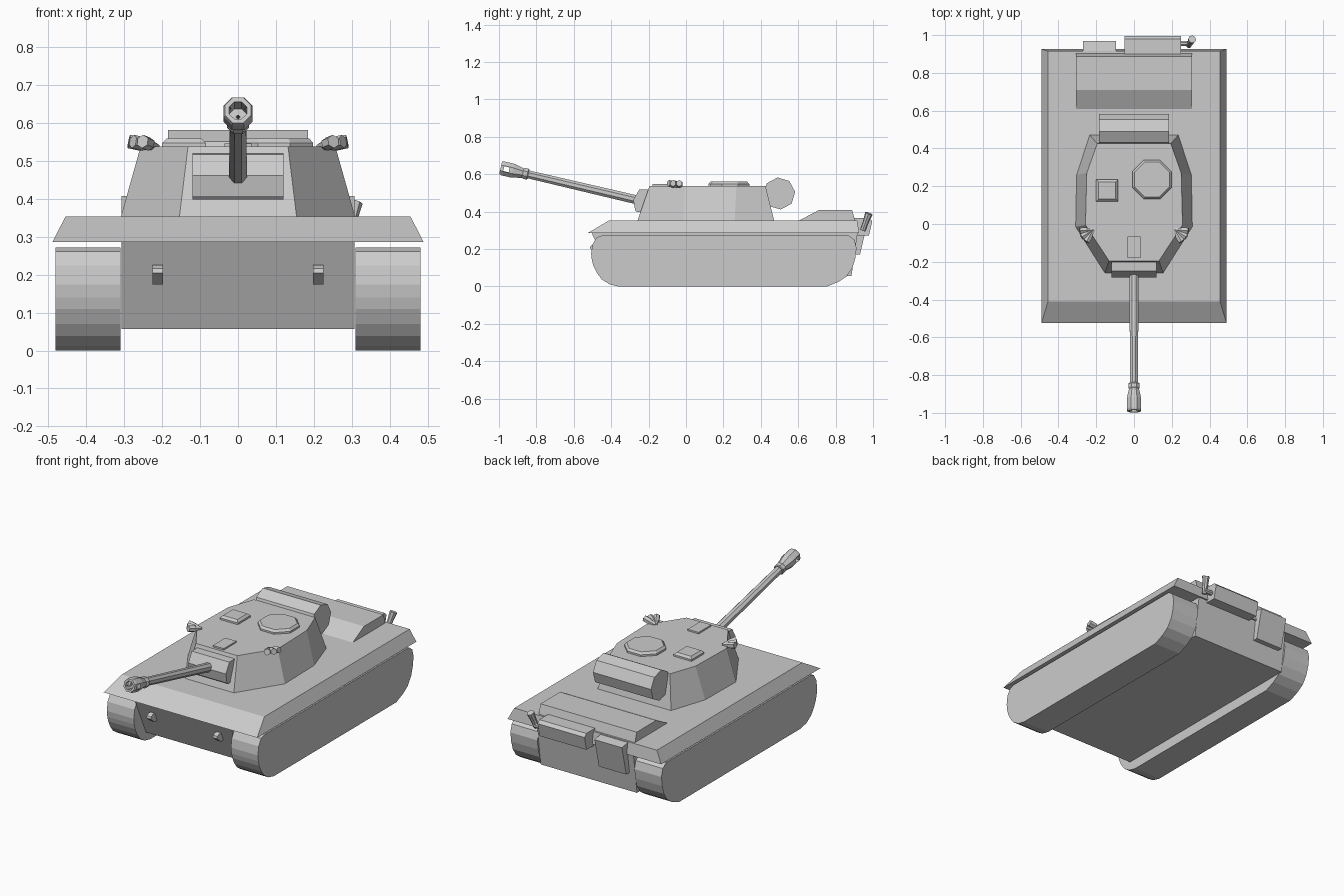
import bpy, bmesh, math
from mathutils import Vector, Matrix

if "Cube" in bpy.data.objects:
    bpy.data.objects.remove(bpy.data.objects["Cube"])


def finish(bm, name):
    bmesh.ops.recalc_face_normals(bm, faces=bm.faces[:])
    me = bpy.data.meshes.new(name)
    bm.to_mesh(me)
    bm.free()
    ob = bpy.data.objects.new(name, me)
    bpy.context.collection.objects.link(ob)
    return ob


def loft(name, rings, closed=False):
    """Skin rings of points; cap the ends, or join last to first if closed."""
    bm = bmesh.new()
    vs = [[bm.verts.new(p) for p in r] for r in rings]
    n = len(vs[0])
    pairs = list(zip(vs, vs[1:])) + ([(vs[-1], vs[0])] if closed else [])
    for a, b in pairs:
        for i in range(n):
            j = (i + 1) % n
            bm.faces.new((a[i], a[j], b[j], b[i]))
    if not closed:
        bm.faces.new(vs[0])
        bm.faces.new(vs[-1])
    return finish(bm, name)


def prism(name, profile, x0, x1):
    """Extrude a (y, z) side profile from x0 to x1."""
    return loft(name, [[(x, y, z) for y, z in profile] for x in (x0, x1)])


def lathe(name, start, direction, stations, sides=8, closed=False):
    """Rings of (distance, radius) along a direction."""
    m = Matrix.Translation(start) @ Vector(direction).to_track_quat('Z', 'Y').to_matrix().to_4x4()
    rings = []
    for d, r in stations:
        angs = [2 * math.pi * (i + 0.5) / sides for i in range(sides)]
        rings.append([m @ Vector((r * math.cos(a), r * math.sin(a), d)) for a in angs])
    return loft(name, rings, closed)


def rect(x0, x1, y0, y1, z):
    return [(x0, y0, z), (x1, y0, z), (x1, y1, z), (x0, y1, z)]


def mirrored(half, z):
    """Complete a right-hand (x, y) half outline across x = 0."""
    return [(x, y, z) for x, y in half] + [(-x, y, z) for x, y in reversed(half)]


# Tracks
track = [(-0.36, 0), (-0.41, 0.012), (-0.45, 0.038), (-0.475, 0.07), (-0.495, 0.11),
         (-0.503, 0.14), (-0.507, 0.175), (-0.5, 0.225), (-0.478, 0.262), (-0.45, 0.272),
         (0.87, 0.272), (0.9, 0.25), (0.912, 0.205), (0.905, 0.15), (0.89, 0.1),
         (0.86, 0.055), (0.815, 0.025), (0.755, 0)]
for side, s in (("right", 1), ("left", -1)):
    prism("track_" + side, track, s * 0.31, s * 0.482)

# Hull with raised engine deck
prism("lower_hull", [(-0.4, 0.057), (0.885, 0.057), (0.918, 0.29), (0.905, 0.35),
                     (0.888, 0.408), (0.71, 0.408), (0.6, 0.35), (-0.4, 0.345),
                     (-0.505, 0.288)], -0.307, 0.307)

# Sloped upper hull and track guards
loft("upper_hull", [rect(-0.49, 0.49, -0.525, 0.926, 0.286),
                    rect(-0.455, 0.455, -0.41, 0.915, 0.354)])

# Turret shell
loft("turret", [
    mirrored([(0.155, -0.26), (0.31, -0.015), (0.305, 0.26), (0.235, 0.472)], 0.35),
    mirrored([(0.132, -0.195), (0.257, -0.005), (0.25, 0.27), (0.195, 0.425)], 0.538)])

# Gun mantlet
prism("mantlet", [(-0.18, 0.52), (-0.25, 0.518), (-0.282, 0.462), (-0.272, 0.408),
                  (-0.262, 0.398), (-0.18, 0.398)], -0.12, 0.12)

# Raised gun barrel and hollow muzzle brake
gun_base = Vector((0, -0.22, 0.453))
gun_dir = Vector((0, -0.771, 0.181)).normalized()
lathe("barrel", gun_base, gun_dir, [(0, 0.026), (0.65, 0.023)])
brake = lathe("muzzle_brake", gun_base, gun_dir,
              [(0.64, 0.028), (0.645, 0.032), (0.663, 0.032), (0.67, 0.028), (0.725, 0.041),
               (0.78, 0.041), (0.792, 0.037), (0.792, 0.025), (0.715, 0.024), (0.715, 0.005),
               (0.64, 0.005)], closed=True)

# Side ports through the brake
bm = bmesh.new()
port_m = Matrix.Translation(gun_base + gun_dir * 0.76) @ gun_dir.to_track_quat('Z', 'Y').to_matrix().to_4x4()
bmesh.ops.create_cube(bm, size=1, matrix=port_m @ Matrix.Diagonal((0.15, 0.026, 0.03, 1)))
cutter = finish(bm, "port_cutter")
cutter.hide_render = True
cutter.hide_viewport = True
cut = brake.modifiers.new("ports", 'BOOLEAN')
cut.operation = 'DIFFERENCE'
cut.object = cutter

# Roof hatches and sight cover
lathe("round_hatch", (0.095, 0.235, 0.53), (0, 0, 1), [(0, 0.112), (0.018, 0.112), (0.03, 0.1)])
loft("square_hatch", [rect(-0.2, -0.085, 0.12, 0.235, 0.53),
                      rect(-0.2, -0.085, 0.12, 0.235, 0.548),
                      rect(-0.188, -0.097, 0.132, 0.223, 0.56)])
loft("sight_cover", [rect(-0.035, 0.035, -0.18, -0.065, 0.53),
                     rect(-0.035, 0.035, -0.18, -0.065, 0.547)])

# Fanned smoke launchers on the turret shoulders
for side, s in (("right", 1), ("left", -1)):
    for i, ang in enumerate((5, 32, 60)):
        a = math.radians(ang)
        lathe(f"smoke_launcher_{side}_{i + 1}", (s * 0.215, -0.03, 0.537),
              (s * math.cos(a), -math.sin(a), 0.2),
              [(0, 0.01), (0.035, 0.014), (0.04, 0.018), (0.075, 0.018)], 6)

# Rolled stowage behind the turret
roll = [(0.498 + 0.086 * math.cos(k * math.pi / 4 + 0.1),
         0.497 + 0.086 * math.sin(k * math.pi / 4 + 0.1)) for k in range(8)]
prism("stowage_roll", roll, -0.185, 0.185)

# Front tow hooks
for side, s in (("right", 1), ("left", -1)):
    prism("tow_hook_" + side, [(-0.44, 0.175), (-0.478, 0.175), (-0.514, 0.205),
                               (-0.51, 0.217), (-0.49, 0.226), (-0.46, 0.226)],
          s * 0.198, s * 0.225)

# Rear boxes
prism("rear_box_small", [(0.89, 0.17), (0.93, 0.17), (0.97, 0.34), (0.9, 0.352)], -0.27, -0.095)
prism("silencer_box", [(0.9, 0.272), (0.978, 0.272), (0.996, 0.35), (0.98, 0.367),
                       (0.9, 0.367)], -0.05, 0.25)

# Exhaust pipe with flared end
lathe("exhaust_pipe", (0.24, 0.955, 0.315), (1, 0, 0), [(0, 0.014), (0.06, 0.014)])
lathe("exhaust_flare", (0.29, 0.945, 0.3), (0.018, 0.033, 0.09),
      [(0, 0.015), (0.05, 0.016), (0.098, 0.021)])
